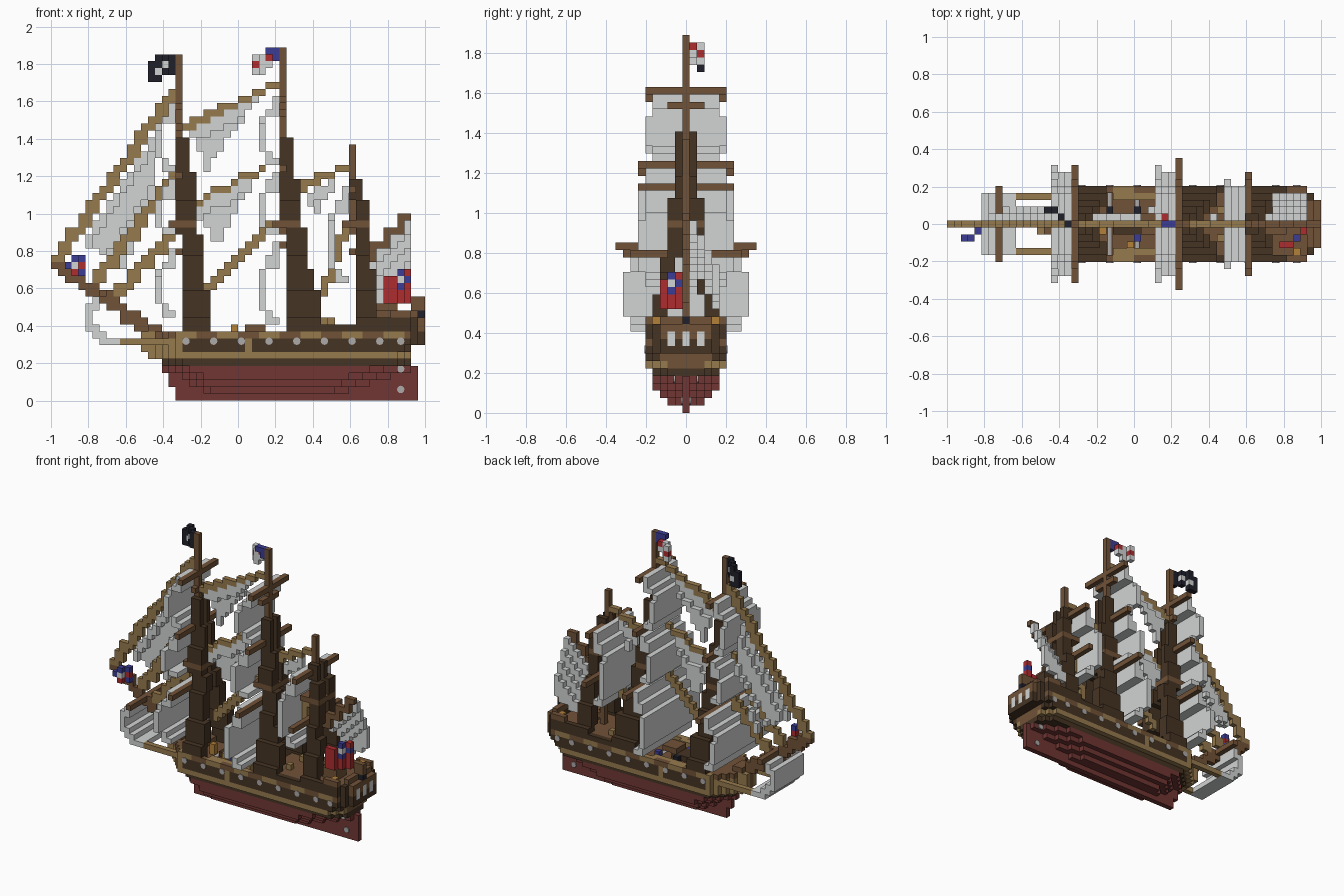
import bpy, bmesh, math
from mathutils import Vector

old = bpy.data.objects.get("Cube")
if old:
    bpy.data.objects.remove(old, do_unlink=True)

U = 2 / 54  # block size
COLOURS = {
    "dark_wood": (0.06, 0.034, 0.017), "wood": (0.165, 0.085, 0.039),
    "tan_wood": (0.305, 0.195, 0.075), "sail_cloth": (0.64, 0.66, 0.65),
    "hull_red": (0.16, 0.037, 0.033), "flag_red": (0.42, 0.025, 0.028),
    "flag_blue": (0.045, 0.045, 0.30), "black": (0.014, 0.014, 0.024),
    "gold": (0.45, 0.22, 0.04), "metal": (0.42, 0.40, 0.40)}
MATS = {}
for name, rgb in COLOURS.items():
    m = bpy.data.materials.new(name)
    m.use_nodes = True
    m.diffuse_color = (*rgb, 1)
    m.node_tree.nodes["Principled BSDF"].inputs["Base Color"].default_value = (*rgb, 1)
    MATS[name] = m
NAMES = list(COLOURS)
AXES = [Vector(v) for v in ((1, 0, 0), (0, 1, 0), (0, 0, 1))]


def build(name, cells):
    """Turn a dict of block cells -> colour into a mesh of its outer faces."""
    bm = bmesh.new()
    verts = {}
    for c, col in cells.items():
        for a in range(3):
            for s in (-1, 1):
                n = tuple(c[t] + (s if t == a else 0) for t in range(3))
                if n in cells:
                    continue
                p, q = AXES[(a + 1) % 3], AXES[(a + 2) % 3]
                base = Vector(c) + (AXES[a] if s > 0 else Vector())
                ring = [base, base + p, base + p + q, base + q]
                face = []
                for v in ring[::s]:
                    key = tuple(int(round(t)) for t in v)
                    if key not in verts:
                        verts[key] = bm.verts.new(((key[0] - 27) * U, (key[1] - 0.5) * U, key[2] * U))
                    face.append(verts[key])
                bm.faces.new(face).material_index = NAMES.index(col)
    me = bpy.data.meshes.new(name)
    bm.to_mesh(me)
    bm.free()
    for n in NAMES:
        me.materials.append(MATS[n])
    ob = bpy.data.objects.new(name, me)
    bpy.context.collection.objects.link(ob)


def box(cells, i, j, k, col):
    """Fill an inclusive range of blocks."""
    for x in range(i[0], i[1] + 1):
        for y in range(j[0], j[1] + 1):
            for z in range(k[0], k[1] + 1):
                cells[x, y, z] = col


def line(cells, a, b, col, thick=2):
    """Stepped spar or rope on the centre line."""
    n = 2 * max(abs(b[0] - a[0]), abs(b[1] - a[1]))
    for t in range(n + 1):
        x = round(a[0] + (b[0] - a[0]) * t / n)
        z = round(a[1] + (b[1] - a[1]) * t / n)
        for d in range(thick):
            cells[x, 0, z - d] = col


def inside(p, poly):
    """True if p lies in a convex polygon."""
    signs = []
    for a, b in zip(poly, poly[1:] + poly[:1]):
        signs.append((b[0] - a[0]) * (p[1] - a[1]) - (b[1] - a[1]) * (p[0] - a[0]))
    return all(s >= 0 for s in signs) or all(s <= 0 for s in signs)


# Lower hull, layer by layer, with a thin keel
hull = {}
for k in range(6):
    cap = (0, 2, 3, 4, 4, 4)[k]
    start = 18 if k < 2 else 17 if k < 4 else 16
    for i in range(start, 53 if k < 5 else 52):
        w = max(0, min(cap, i - start - (4 - k if k < 4 else 0), (51 - i + (k - 4) * 3) // 2 + 1))
        if k == 5:
            w = min(4, i - 15, 53 - i)
        box(hull, (i, i), (-w, w), (k, k), "hull_red" if k < 5 else "dark_wood")
build("lower_hull", hull)

# Upper hull planking and decks
top = {}
for k in range(6, 12):
    start = (14, 13, 13, 13, 36, 45)[k - 6]
    for i in range(start, 52):
        w = min(5, max(1, i - 13))
        if k < 8:
            w = min(w, k - 3 + 51 - i)
        col = "tan_wood" if k == 6 or (k < 9 and i < 19) else "dark_wood"
        if k in (7, 8) and i == 28:
            col = "tan_wood"
        if k == 9:
            col = "wood" if (i // 3) % 2 else "tan_wood"
        solid = k < 9 or (k == 9 and (i < 20 or i > 36)) or k == 10
        for j in range(-w, w + 1):
            if abs(j) == w or solid:
                top[i, j, k] = col if abs(j) == w else "wood"
for j in (-4, 4):
    box(top, (24, 30), (j, j), (9, 9), "tan_wood")
build("upper_hull", top)

# Stern gallery with windows
stern = {}
box(stern, (52, 52), (-4, 4), (8, 11), "dark_wood")
box(stern, (52, 52), (-3, 3), (12, 12), "wood")
box(stern, (53, 53), (-3, 3), (10, 11), "wood")
box(stern, (53, 53), (-3, 3), (8, 9), "dark_wood")
for j in (-5, 5):
    box(stern, (49, 51), (j, j), (11, 12), "wood")
for j in (-2, 0, 2):
    box(stern, (53, 53), (j, j), (9, 10), "sail_cloth")
box(stern, (53, 53), (0, 0), (12, 12), "black")
box(stern, (52, 53), (0, 0), (13, 14), "wood")
build("stern_gallery", stern)

# Beak beams at the bow
beams = {}
for j in (-4, 4):
    box(beams, (10, 18), (j, j), (8, 8), "tan_wood")
box(beams, (14, 15), (-1, 1), (9, 10), "wood")
build("bow_beams", beams)

# Bowsprit with its small yard and sail
sprit = {}
line(sprit, (0, 20), (14, 10), "wood")
box(sprit, (0, 1), (0, 0), (20, 20), "tan_wood")
box(sprit, (7, 7), (-5, 5), (15, 15), "wood")
build("bowsprit", sprit)
cloth = {}
for k, (a, b) in enumerate(((7, 9), (6, 7), (5, 6), (5, 5), (5, 5), (5, 6), (6, 6)), 8):
    box(cloth, (a, b), (-4, 4), (k, k), "sail_cloth")
build("bow_sail", cloth)


def square_sail(name, i, half, lo, hi):
    """Bulging sail that hangs ahead of its yard and curls back at the foot."""
    c = {}
    for k in range(lo, hi + 1):
        t = (k - lo) / (hi - lo)
        out = 1 if t > 0.88 else 2 if t > 0.7 or t < 0.12 else 3
        w = half if 0.12 < t < 0.65 else half - 1
        back = 1 if k == lo or (out == 2 and t > 0.5) else 0
        box(c, (i - out, i - out + back), (-w, w), (k, k), "sail_cloth")
    build(name, c)


# Masts: base column, top, shroud bands (low, high, first, last), yards (height, half), sails
MASTS = {
    "fore": (18, 49, ((9, 15, 1, 4), (16, 23, 1, 3), (24, 32, 0, 2), (33, 37, 0, 1)),
             ((42, 5), (39, 1), (32, 6), (21, 8)), ((5, 33, 42), (6, 24, 31), (8, 12, 21))),
    "main": (33, 50, ((9, 15, 1, 5), (16, 18, 1, 4), (19, 24, 1, 3), (25, 31, 0, 2), (32, 37, 0, 1)),
             ((43, 5), (41, 2), (33, 6), (22, 9)), ((5, 34, 43), (6, 24, 32), (8, 11, 22))),
    "mizzen": (43, 36, ((10, 18, 1, 3), (19, 28, 1, 2), (29, 31, 0, 1)),
               ((30, 6), (21, 7)), ((6, 17, 30),))}
for name, (i, high, bands, yards, sails) in MASTS.items():
    mast = {}
    box(mast, (i, i), (0, 0), (24, high), "wood")
    box(mast, (i + 1, i + 1), (0, 0), (8, 26), "wood")
    box(mast, (i - 1, i + 2), (-2, 2), (25, 25), "wood")
    for k, half in yards:
        box(mast, (i, i), (-half, half), (k, k), "wood")
    build(name + "_mast", mast)
    shroud = {}
    for lo, hi, a, b in bands:
        for k in range(lo, hi + 1):
            j = 5 if k < 12 else 4 if k < 16 else 3 if k < 21 else 2 if k < 29 else 1
            for s in (-1, 1):
                for y in (j, max(j - 1, 1)):
                    box(shroud, (i + a, i + b), (s * y, s * y), (k, k), "dark_wood")
    build(name + "_shrouds", shroud)
    for n, (half, lo, hi) in enumerate(sails):
        square_sail(f"{name}_sail_{n + 1}", i, half, lo, hi)

# Stays between the masts; the flatter ones are thinner
stays = {}
for a, b, thick in (((17, 44), (0, 20), 2), ((17, 32), (6, 17), 2), ((17, 24), (8, 14), 2),
                    ((32, 45), (19, 39), 1), ((32, 34), (20, 28), 1), ((31, 25), (22, 16), 2),
                    ((42, 33), (35, 30), 1), ((42, 25), (39, 16), 2)):
    line(stays, a, b, "tan_wood", thick)
build("stays", stays)

# Triangular sails below the stays, bellied to one side
stay_sails = {}
for poly in ([(16, 40), (4.5, 23), (10.5, 19), (14.5, 28)], [(20, 39), (30, 44), (22.5, 33.5)],
             [(20.5, 28), (30, 33), (24, 22.5)], [(36.5, 30), (42, 32.5), (38, 26.5)]):
    for i in range(54):
        column = [k for k in range(47, 0, -1) if (i, 0, k) not in stays and inside((i + 0.5, k + 0.5), poly)]
        for d, k in enumerate(column):
            stay_sails[i, 0 if d < 2 else 1 if d < 7 else 2, k] = "sail_cloth"
build("stay_sails", stay_sails)

# Gaff and rear sail, bellied to one side
gaff = {}
line(gaff, (45, 20), (51, 26), "wood", 1)
line(gaff, (45, 12), (51, 14), "wood", 1)
build("gaff", gaff)
spanker = {}
for i in range(46, 52):
    for k in range(13 + (i - 45) // 2, i - 25):
        j = 1 + min(3, (i - 26 - k) // 2)
        box(spanker, (i, i), (j, j), (k, k), "sail_cloth")
build("rear_sail", spanker)


def flag(name, i, k, offsets, rows):
    """Waving flag; rows run from the top, one letter for each block."""
    key = {"r": "flag_red", "b": "flag_blue", "w": "sail_cloth", "k": "black"}
    c = {}
    for r, row in enumerate(rows):
        for n, ch in enumerate(row):
            if ch in key:
                c[i + n, offsets[n], k - r] = key[ch]
    build(name, c)


flag("fore_flag", 14, 49, (2, 2, 1, 0), (".kkk", "kkwk", "kwkk", "kk.."))
flag("main_flag_canton", 31, 50, (0, 0), ("bb", ".b"))
flag("main_flag", 29, 49, (2, 1, 1), ("wwr", "rww", "ww."))
flag("bow_flag", 2, 20, (-2, -2, -1), (".bb", "bwr", ".rb"))
flag("stern_flag", 48, 18, (-3, -3, -2, -1), ("..br", "rrwb", "rrbr", "rrrr", "rrrr"))

# Deck cargo, crew and lanterns
cargo = {}
for i, j, col in ((23, 2, "black"), (22, -1, "gold"), (27, 2, "black"), (27, -2, "flag_blue"),
                  (26, -3, "gold"), (31, 2, "flag_blue"), (31, -3, "tan_wood")):
    box(cargo, (i, i), (j, j), (9, 10 if col == "gold" else 9), col)
box(cargo, (24, 28), (-1, 1), (9, 9), "dark_wood")
box(cargo, (28, 30), (-1, 1), (10, 10), "wood")
box(cargo, (46, 48), (-1, 1), (11, 12), "wood")
box(cargo, (47, 47), (0, 0), (13, 13), "black")
for i, j in ((39, 2), (39, -2), (40, 3)):
    box(cargo, (i, i), (j, j), (11, 11), "tan_wood")
for j in (-4, 4):
    box(cargo, (50, 50), (j, j), (11, 12), "gold")
build("deck_cargo", cargo)


def stud(name, x, z, half):
    """Round bar that shows on both sides of the hull."""
    bpy.ops.mesh.primitive_cylinder_add(vertices=12, radius=0.02, depth=2 * half,
                                        location=(x, 0, z), rotation=(math.pi / 2, 0, 0))
    ob = bpy.context.object
    ob.name = name
    ob.data.materials.append(MATS["metal"])


for n in range(9):
    stud(f"cannon_{n + 1}", min(-0.278 + 0.148 * n, 0.87), 0.318, 5.6 * U)
for n, z in enumerate((0.06, 0.17)):
    stud(f"rudder_pin_{n + 1}", 0.87, z, (0.7 + n) * U)
